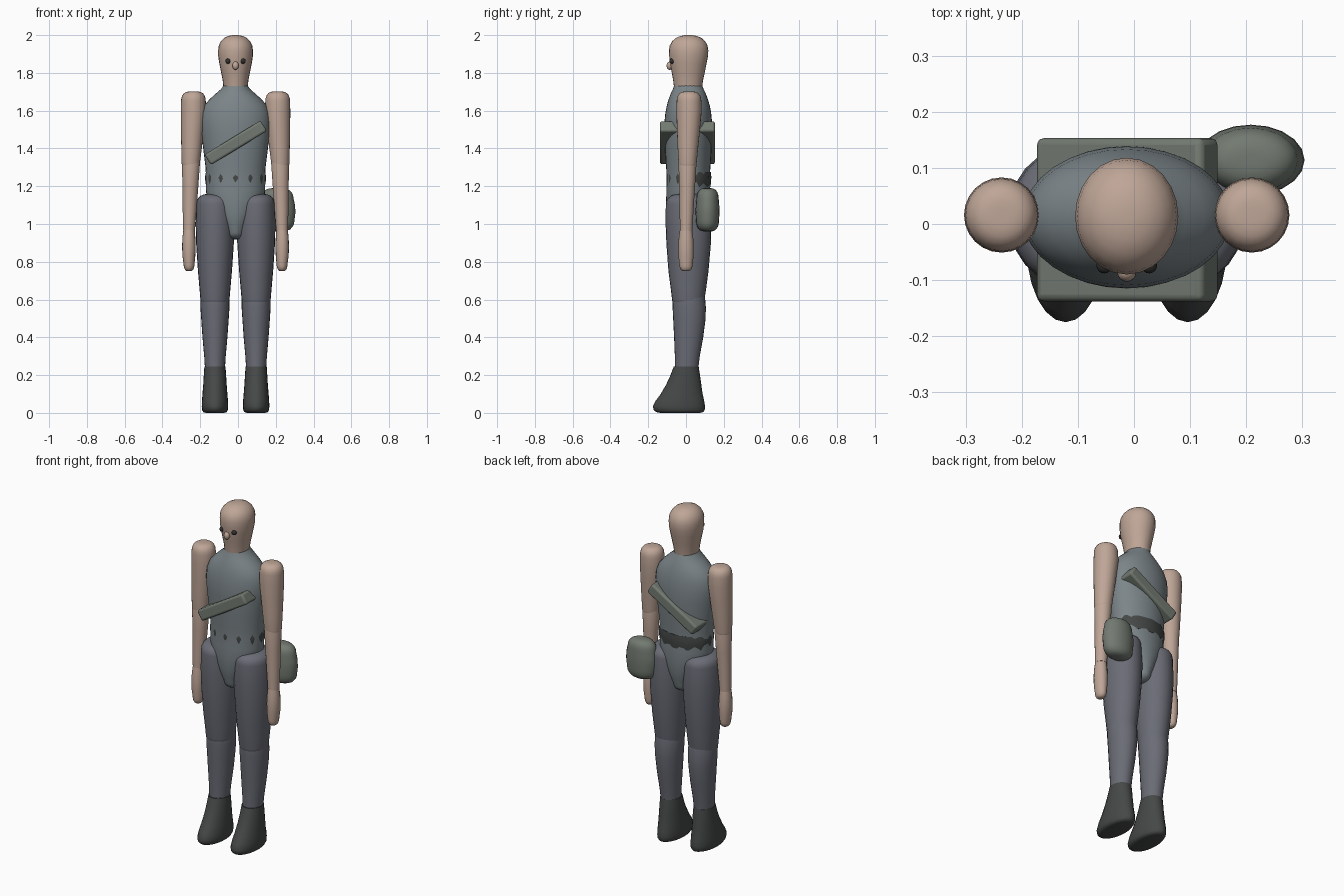
import bpy, bmesh, math

C = -0.013  # body axis in x


def material(name, rgb):
    m = bpy.data.materials.new(name)
    m.diffuse_color = (*rgb, 1)
    return m


SKIN = material("skin", (0.52, 0.38, 0.31))
SHIRT = material("shirt", (0.20, 0.235, 0.25))
CLOTH = material("trousers", (0.145, 0.15, 0.18))
DARK = material("dark_leather", (0.06, 0.065, 0.063))
STRAP = material("strap_green", (0.17, 0.195, 0.165))
EYE = material("eye_dark", (0.03, 0.03, 0.03))


def smooth(ob, mat, angle=50):
    ob.data.materials.append(mat)
    bpy.ops.object.select_all(action='DESELECT')
    ob.select_set(True)
    bpy.context.view_layer.objects.active = ob
    bpy.ops.object.shade_smooth_by_angle(angle=math.radians(angle))


def dome(ring, h, power=0.6):
    """Shrinking rings that round off an end over height h (signed)."""
    x, y, z, rx, ry = ring
    out = []
    for a in (18, 36, 54, 70, 82, 88):
        t = math.radians(a)
        s = math.cos(t) ** power
        out.append((x, y, z + h * math.sin(t), rx * s, ry * s))
    return out


def loft(name, rings, mat, n=24, top=0, bottom=0, power=0.6):
    """Elliptical rings (x, y, z, rx, ry) listed from top to bottom."""
    first, last = rings[0], rings[-1]
    if top:
        rings = dome(first, top, power)[::-1] + rings
    if bottom:
        rings = rings + dome(last, -bottom, power)
    bm = bmesh.new()
    loops = []
    for x, y, z, rx, ry in rings:
        loops.append([bm.verts.new((x + rx * math.sin(2 * math.pi * i / n),
                                    y - ry * math.cos(2 * math.pi * i / n), z)) for i in range(n)])
    for a, b in zip(loops, loops[1:]):
        for i in range(n):
            j = (i + 1) % n
            bm.faces.new((a[i], b[i], b[j], a[j]))
    bm.faces.new(loops[0])
    bm.faces.new(loops[-1][::-1])
    bmesh.ops.recalc_face_normals(bm, faces=bm.faces)
    me = bpy.data.meshes.new(name)
    bm.to_mesh(me)
    bm.free()
    ob = bpy.data.objects.new(name, me)
    bpy.context.collection.objects.link(ob)
    smooth(ob, mat)
    return ob


def ball(name, loc, scale, mat):
    bpy.ops.mesh.primitive_uv_sphere_add(segments=16, ring_count=10, location=loc)
    ob = bpy.context.object
    ob.name = name
    ob.scale = scale
    smooth(ob, mat)


# head and neck
loft("head", [(C, .014, 1.92, .092, .104), (C, .014, 1.89, .092, .103), (C, .012, 1.85, .086, .097),
              (C, .012, 1.80, .076, .087), (C, .011, 1.76, .068, .079), (C, .011, 1.72, .064, .074)],
     SKIN, top=.08, power=.8)
ball("nose", (C, -.086, 1.838), (.017, .017, .022), SKIN)

# torso and pelvis
loft("torso", [(C, .011, 1.735, .063, .073), (C, .012, 1.715, .076, .081), (C, .012, 1.69, .105, .093),
               (C, .012, 1.66, .138, .104), (C, .012, 1.63, .164, .113), (C, .012, 1.59, .180, .121),
               (C, .012, 1.54, .185, .126), (C, .012, 1.48, .181, .127), (C, .012, 1.38, .169, .122),
               (C, .012, 1.30, .159, .117), (C, .012, 1.24, .156, .114), (C, .012, 1.18, .157, .116),
               (C, .012, 1.12, .150, .117), (C, .012, 1.06, .118, .113), (C, .012, 1.00, .078, .104),
               (C, .012, .965, .060, .092)], SHIRT, n=32, bottom=.047)

# belt: coarse ring whose corners break through the shirt
loft("belt", [(C, .015, 1.275, .157, .117), (C, .015, 1.25, .1615, .119), (C, .015, 1.225, .160, .118),
              (C, .015, 1.195, .155, .1145)], DARK, n=12)

# diagonal strap running through the chest
bpy.ops.mesh.primitive_cube_add(size=1, location=(-.012, .0075, 1.43),
                                rotation=(0, -math.radians(31.3), 0))
strap = bpy.context.object
strap.name = "chest_strap"
strap.scale = (.347, .291, .065)
bpy.ops.object.transform_apply(location=False, rotation=False, scale=True)
bev = strap.modifiers.new("bevel", 'BEVEL')
bev.width = .012
bev.segments = 3
smooth(strap, STRAP, 40)

# hip pouch
loft("hip_pouch", [(.208, .114, 1.135, .086, .059), (.208, .114, 1.10, .094, .062),
                   (.208, .114, 1.06, .096, .063), (.208, .114, 1.02, .091, .061)],
     STRAP, n=20, top=.055, bottom=.06, power=.55)

for s, side in ((-1, "left"), (1, "right")):
    def ring(dx, y, z, rx, ry):
        return (C + s * dx, y, z, rx, ry)

    ball(side + "_eye", (C + s * .040, -.074, 1.862), (.014, .014, .014), EYE)

    # arm in two segments, then hand
    loft(side + "_upper_arm", [ring(.223, .016, 1.65, .0655, .0655), ring(.223, .016, 1.60, .067, .067),
                               ring(.228, .013, 1.50, .061, .061), ring(.233, .010, 1.40, .054, .054),
                               ring(.237, .008, 1.32, .048, .048)], SKIN, top=.052, bottom=.03, power=.5)
    loft(side + "_forearm", [ring(.236, .008, 1.33, .048, .048), ring(.239, .006, 1.20, .042, .042),
                             ring(.243, .003, 1.08, .037, .037), ring(.246, .001, .965, .031, .033)],
         SKIN, top=.03)
    loft(side + "_hand", [ring(.246, 0, .97, .030, .032), ring(.247, 0, .93, .034, .038),
                          ring(.247, 0, .88, .036, .041), ring(.247, 0, .83, .034, .040),
                          ring(.246, 0, .79, .029, .036)], SKIN, n=16, bottom=.04)

    # leg in two segments
    loft(side + "_thigh", [ring(.109, .012, 1.105, .099, .119), ring(.109, .013, 1.0, .102, .121),
                           ring(.109, .014, .90, .100, .118), ring(.109, .013, .75, .090, .106),
                           ring(.109, .013, .66, .082, .094), ring(.109, .012, .60, .077, .086)],
         CLOTH, top=.055, bottom=.04, power=.5)
    loft(side + "_shin", [ring(.109, .014, .62, .076, .086), ring(.109, .017, .56, .077, .088),
                          ring(.109, .018, .50, .073, .086), ring(.109, .014, .40, .066, .077),
                          ring(.109, .007, .30, .057, .066), ring(.109, .002, .22, .052, .061)],
         CLOTH, top=.04)

    # boot, spreading forward to the toe
    loft(side + "_boot", [ring(.109, .001, .245, .056, .066), ring(.109, -.004, .20, .059, .078),
                          ring(.109, -.012, .15, .062, .093), ring(.109, -.023, .10, .066, .111),
                          ring(.109, -.032, .065, .069, .128), ring(.109, -.037, .035, .070, .138),
                          ring(.109, -.036, .015, .068, .135), ring(.109, -.033, .004, .062, .124),
                          ring(.109, -.032, 0, .048, .105)], DARK)
